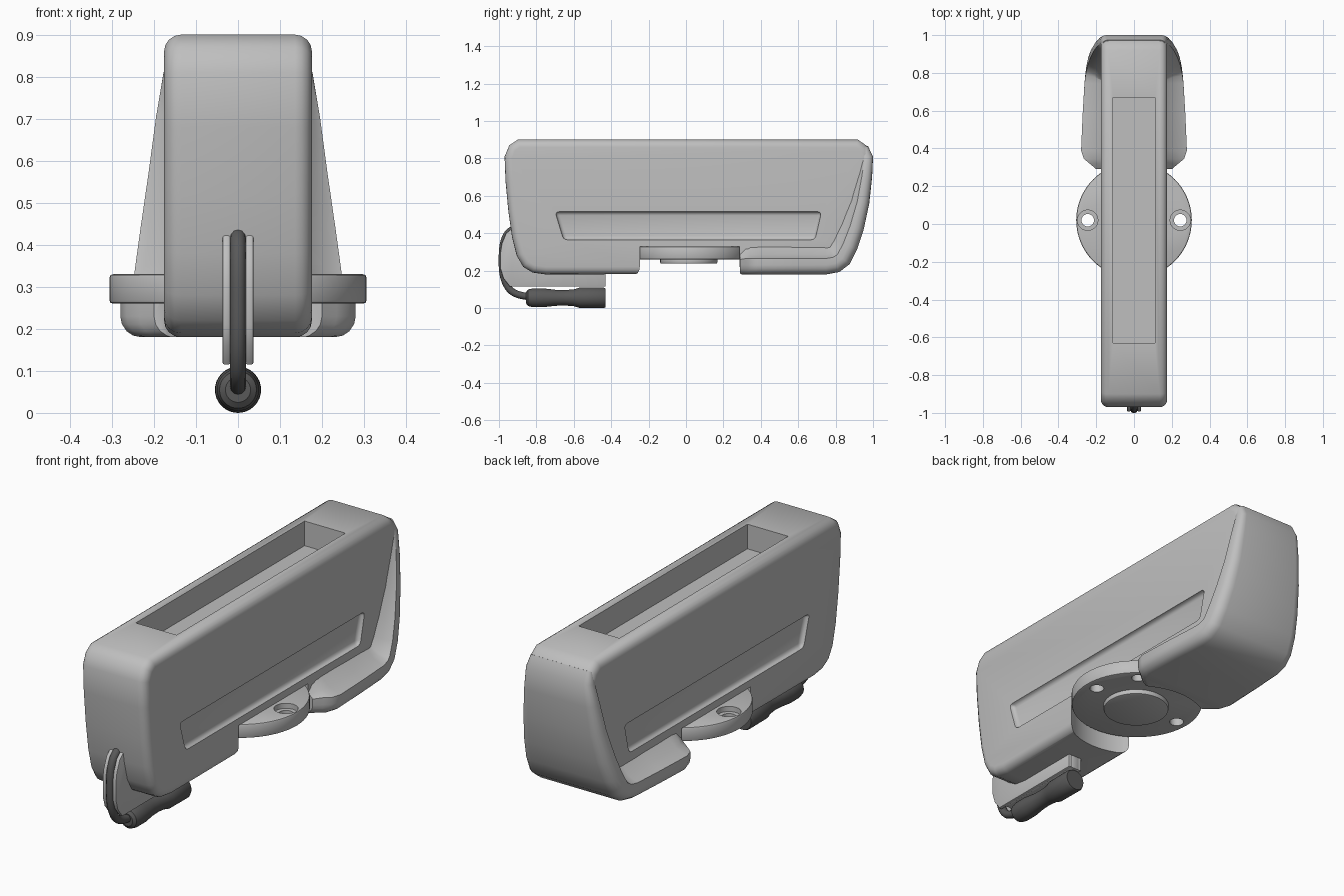
import bpy, bmesh, math
from mathutils import Vector, Matrix

if "Cube" in bpy.data.objects:
    bpy.data.objects.remove(bpy.data.objects["Cube"], do_unlink=True)


def material(name, value):
    m = bpy.data.materials.new(name)
    m.use_nodes = True
    col = (value, value, value, 1)
    m.diffuse_color = col
    m.node_tree.nodes["Principled BSDF"].inputs["Base Color"].default_value = col
    return m


GREY = material("light grey", 0.52)
DARK = material("dark rubber", 0.1)


def make(name, bm, mat):
    bmesh.ops.recalc_face_normals(bm, faces=bm.faces)
    me = bpy.data.meshes.new(name)
    bm.to_mesh(me)
    bm.free()
    me.materials.append(mat)
    ob = bpy.data.objects.new(name, me)
    bpy.context.collection.objects.link(ob)
    return ob


def loft(name, rings, mat=GREY):
    """Skin closed rings of points and cap both ends."""
    bm = bmesh.new()
    rows = [[bm.verts.new(p) for p in ring] for ring in rings]
    n = len(rows[0])
    for a, b in zip(rows, rows[1:]):
        for i in range(n):
            j = (i + 1) % n
            bm.faces.new((a[i], a[j], b[j], b[i]))
    bm.faces.new(rows[0])
    bm.faces.new(rows[-1])
    return make(name, bm, mat)


def prism(name, profile, x0, x1):
    return loft(name, [[(x, y, z) for y, z in profile] for x in (x0, x1)])


def disc(name, r, x, y, z0, z1, sides=64):
    bm = bmesh.new()
    bmesh.ops.create_cone(bm, cap_ends=True, segments=sides, radius1=r, radius2=r,
                          depth=z1 - z0, matrix=Matrix.Translation((x, y, (z0 + z1) / 2)))
    return make(name, bm, GREY)


def bake(ob):
    deps = bpy.context.evaluated_depsgraph_get()
    me = bpy.data.meshes.new_from_object(ob.evaluated_get(deps))
    ob.modifiers.clear()
    ob.data = me


def bevel(ob, width, segments=4, angle=50):
    m = ob.modifiers.new("bevel", "BEVEL")
    m.width, m.segments, m.angle_limit = width, segments, math.radians(angle)
    m.limit_method = "ANGLE"
    m.use_clamp_overlap = False
    bake(ob)


def cut(ob, cutters):
    for c in cutters:
        m = ob.modifiers.new("cut", "BOOLEAN")
        m.operation, m.solver, m.object = "DIFFERENCE", "EXACT", c
        bake(ob)
        bpy.data.objects.remove(c, do_unlink=True)


def smooth(ob, angle=35):
    bpy.ops.object.select_all(action="DESELECT")
    ob.select_set(True)
    bpy.context.view_layer.objects.active = ob
    bpy.ops.object.shade_smooth_by_angle(angle=math.radians(angle))


def notch():
    return disc("notch_cutter", 0.32, 0, 0.02, 0.1, 0.33)


# Main body: side profile extruded across, rounded, then pocketed
body = prism("main_body", [
    (-0.90, 0.90), (-0.945, 0.87), (-0.97, 0.81), (-0.965, 0.68), (-0.95, 0.52),
    (-0.93, 0.38), (-0.905, 0.28), (-0.87, 0.22), (-0.82, 0.19), (-0.75, 0.18),
    (0.75, 0.184), (0.82, 0.20), (0.87, 0.24), (0.91, 0.32), (0.945, 0.42),
    (0.975, 0.56), (0.99, 0.70), (0.995, 0.81), (0.97, 0.865), (0.92, 0.90)], -0.176, 0.176)
bevel(body, 0.04)
pocket = prism("pocket_cutter", [(-0.63, 0.78), (0.67, 0.78), (0.67, 1), (-0.63, 1)], -0.11, 0.11)
cutters = [pocket, notch()]
for side in (1, -1):
    slot = prism("slot_cutter", [(-0.70, 0.515), (-0.655, 0.365), (0.69, 0.365), (0.725, 0.515)],
                 side * 0.156, side * 0.3)
    bevel(slot, 0.02, 3)
    cutters.append(slot)
cut(body, cutters)
smooth(body)

# Flared rear fender: (y, z, half width, edge thickness) along the lower back curve
path = [(0.29, 0.18, 0.20, 0.08), (0.32, 0.18, 0.235, 0.085), (0.345, 0.18, 0.265, 0.085),
        (0.39, 0.18, 0.28, 0.085), (0.58, 0.18, 0.272, 0.085), (0.75, 0.18, 0.262, 0.085),
        (0.82, 0.193, 0.257, 0.085), (0.875, 0.235, 0.252, 0.083), (0.915, 0.315, 0.245, 0.08),
        (0.95, 0.42, 0.232, 0.075), (0.98, 0.56, 0.213, 0.065), (0.995, 0.70, 0.195, 0.055),
        (1.0, 0.81, 0.178, 0.045), (0.973, 0.866, 0.165, 0.03)]
rings = []
for i, (y, z, w, t) in enumerate(path):
    a, b = path[max(i - 1, 0)], path[min(i + 1, len(path) - 1)]
    d = Vector((b[0] - a[0], b[1] - a[1])).normalized()
    r = min(0.05, 0.7 * t)
    half = [(w - r + r * math.sin(k * math.pi / 8), r - r * math.cos(k * math.pi / 8))
            for k in range(5)]
    half += [(w, t), (0.5 * w + 0.08, 1.25 * t), (0.15, 2 * t)]
    section = half + [(-x, h) for x, h in reversed(half)]
    rings.append([(x, y - d.y * h, z + d.x * h) for x, h in section])
fender = loft("rear_fender", rings)
cut(fender, [notch()])
smooth(fender, 40)

# Mounting flange with countersunk screw holes and a central boss
flange = disc("mounting_flange", 0.306, 0, 0.02, 0.26, 0.33)
bevel(flange, 0.008, 2)
holes = [disc("hole_cutter", 0.03, 0.16, 0.22, 0.2, 0.3, 24)]
for side in (1, -1):
    holes.append(disc("hole_cutter", 0.033, side * 0.245, 0.02, 0.2, 0.4, 24))
    holes.append(disc("sink_cutter", 0.054, side * 0.245, 0.02, 0.305, 0.4, 24))
cut(flange, holes)
smooth(flange)
boss = disc("flange_boss", 0.153, 0, 0.015, 0.237, 0.27)
bevel(boss, 0.008, 2)
smooth(boss)


# Cable bracket: a core plate between two cheeks leaves a groove in front
def plate(name, front, top, x0, x1):
    ob = prism(name, [(-0.43, 0.115), (-0.43, 0.24), (-0.80, top), (-0.92, top),
                      (front + 0.03, top - 0.035), (front + 0.007, top - 0.09),
                      (front, 0.30), (front, 0.21), (front + 0.015, 0.16),
                      (front + 0.05, 0.115)], x0, x1)
    bevel(ob, 0.005, 2, 60)
    smooth(ob)


plate("bracket_core", -0.96, 0.42, -0.022, 0.022)
for side, label in ((1, "left"), (-1, "right")):
    plate("bracket_cheek_" + label, -0.992, 0.435, side * 0.018, side * 0.037)

# Cable running down the groove and curling into the plug
curve = bpy.data.curves.new("cable", "CURVE")
curve.dimensions = "3D"
curve.bevel_depth, curve.bevel_resolution = 0.019, 4
curve.use_fill_caps = True
spline = curve.splines.new("NURBS")
pts = [(-0.90, 0.43), (-0.945, 0.42), (-0.98, 0.36), (-0.983, 0.27), (-0.983, 0.19),
       (-0.96, 0.11), (-0.91, 0.065), (-0.82, 0.06)]
spline.points.add(len(pts) - 1)
for p, (y, z) in zip(spline.points, pts):
    p.co = (0, y, z, 1)
spline.use_endpoint_u = True
spline.order_u = 4
curve.materials.append(DARK)
cable = bpy.data.objects.new("cable", curve)
bpy.context.collection.objects.link(cable)

# Plug: turned profile lying along the length
profile = [(-0.855, 0.03), (-0.845, 0.044), (-0.82, 0.05), (-0.76, 0.05), (-0.70, 0.043),
           (-0.65, 0.041), (-0.60, 0.045), (-0.57, 0.054), (-0.44, 0.055), (-0.43, 0.05)]
plug = loft("cable_plug", [[(r * math.cos(k * math.pi / 16), y, 0.055 + r * math.sin(k * math.pi / 16))
                            for k in range(32)] for y, r in profile], DARK)
smooth(plug)
